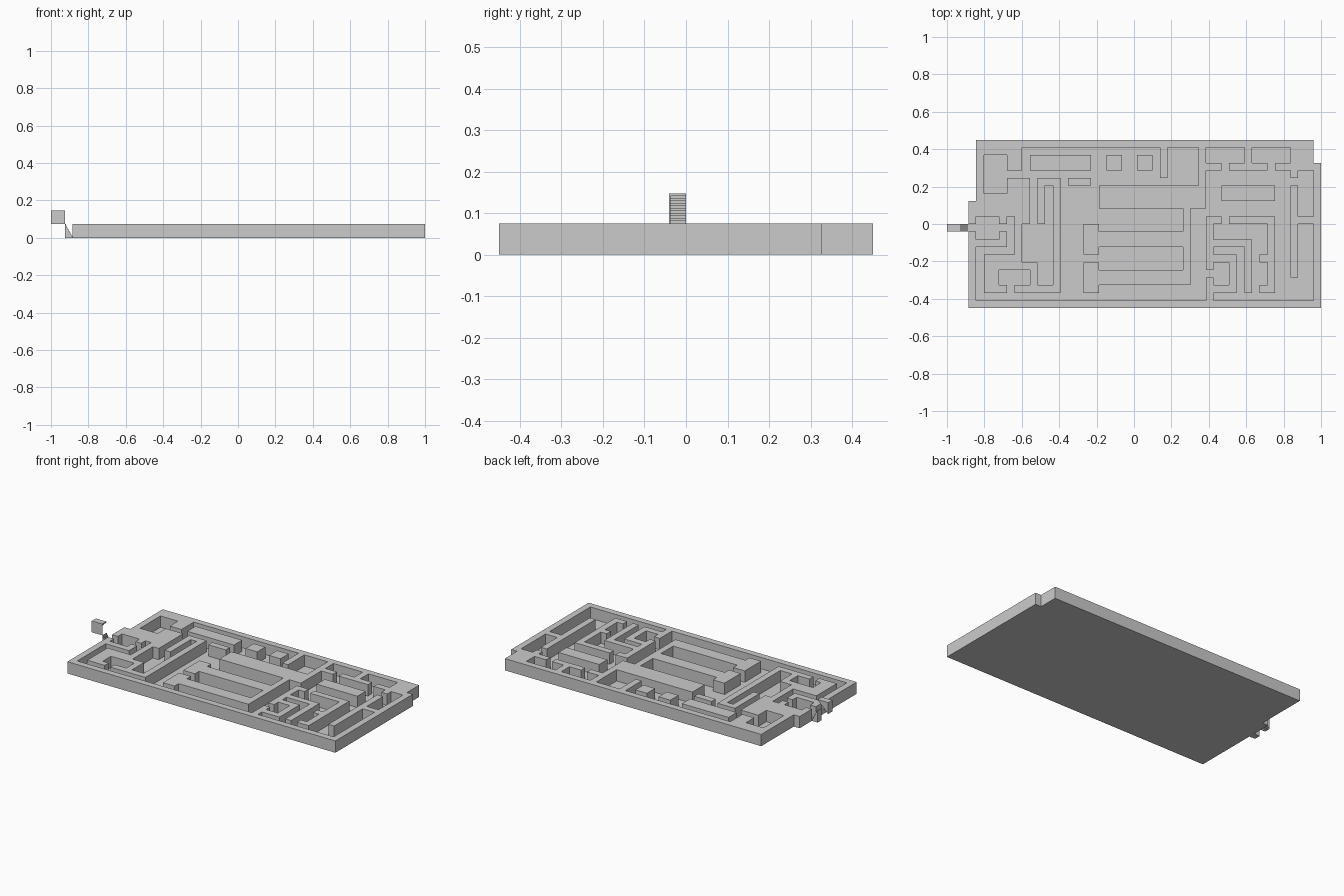
import bpy, bmesh

if "Cube" in bpy.data.objects:
    bpy.data.objects.remove(bpy.data.objects["Cube"])

X0, Y0, CX, CY = -0.885, 0.45, 1.885 / 46, 0.9 / 22
H, BASE = 0.075, 0.003


def px(c):
    return X0 + CX * c


def py(r):
    return Y0 - CY * r


def cells(*rects):
    return {(c, r) for a, b, d, e in rects for c in range(a, d) for r in range(b, e)}


def make(name, bm):
    me = bpy.data.meshes.new(name)
    bm.to_mesh(me)
    bm.free()
    ob = bpy.data.objects.new(name, me)
    bpy.context.collection.objects.link(ob)
    return ob


def slab(name, area, z0, z1):
    """Extrude a set of grid cells into one clean solid."""
    bm = bmesh.new()
    verts = {}

    def v(c, r):
        if (c, r) not in verts:
            verts[c, r] = bm.verts.new((px(c), py(r), z0))
        return verts[c, r]

    for c, r in sorted(area):
        bm.faces.new([v(c, r), v(c + 1, r), v(c + 1, r + 1), v(c, r + 1)])
    up = bmesh.ops.extrude_face_region(bm, geom=bm.faces[:], use_keep_orig=True)
    for g in up["geom"]:
        if isinstance(g, bmesh.types.BMVert):
            g.co.z = z1
    bmesh.ops.recalc_face_normals(bm, faces=bm.faces[:])
    bmesh.ops.dissolve_limit(bm, angle_limit=0.02, verts=bm.verts[:], edges=bm.edges[:])
    bmesh.ops.triangulate(bm, faces=[f for f in bm.faces if len(f.verts) > 4])
    return make(name, bm)


def extrude_profile(name, pts, y0, y1):
    bm = bmesh.new()
    f = bm.faces.new([bm.verts.new((x, y0, z)) for x, z in pts])
    g = bmesh.ops.extrude_face_region(bm, geom=[f], use_keep_orig=True)["geom"]
    for e in g:
        if isinstance(e, bmesh.types.BMVert):
            e.co.y = y1
    bmesh.ops.recalc_face_normals(bm, faces=bm.faces[:])
    return make(name, bm)


# Overall outline, with the stepped left edge and the notched corner
outline = cells((0, 8, 1, 22), (1, 0, 45, 22), (45, 3, 46, 22))

# West rooms and the entry corridor
west = cells((2, 2, 5, 7), (5, 4, 7, 5), (8, 5, 9, 11), (7, 11, 11, 16), (9, 16, 11, 19),
             (10, 6, 11, 11), (1, 10, 4, 13), (0, 11, 1, 12), (4, 11, 5, 12), (5, 10, 6, 15),
             (1, 14, 5, 15), (1, 15, 2, 21), (2, 20, 45, 21), (5, 19, 6, 20), (4, 17, 8, 19))

# North hall with its islands and fin
hall = cells((7, 1, 30, 6)) - cells((7, 5, 8, 6), (9, 5, 12, 6), (13, 5, 16, 6), (25, 1, 26, 5),
                                    (8, 2, 16, 4), (18, 2, 20, 4), (22, 2, 24, 4))

# Central passages and two long chambers
centre = cells((12, 6, 17, 20), (17, 19, 29, 20), (17, 9, 28, 12), (17, 14, 28, 17),
               (29, 9, 31, 20)) - cells((15, 11, 17, 15), (15, 16, 17, 20))

# East rooms, then the nested partitions standing in them
east = cells((31, 1, 36, 3), (33, 3, 34, 4), (37, 1, 42, 3), (39, 3, 40, 4), (31, 4, 42, 21),
             (42, 5, 43, 6), (43, 4, 45, 10), (43, 11, 45, 21), (42, 18, 43, 21))
partitions = cells((33, 6, 40, 8), (31, 10, 33, 11), (34, 10, 40, 11), (31, 11, 32, 17),
                   (31, 18, 32, 21), (32, 15, 35, 16), (34, 16, 35, 19), (32, 19, 35, 20),
                   (32, 13, 37, 14), (36, 14, 37, 20), (39, 11, 40, 20), (38, 15, 39, 16),
                   (38, 19, 39, 20))

floor_area = (west | hall | centre | east) - partitions
slab("maze_walls", outline - floor_area, 0, H)
slab("floor_plate", outline & floor_area, 0, BASE)

# Entry steps climbing outwards from the corridor
n = 8
xa, xb = px(0), px(-1)
steps = [(xa, 0)]
for i in range(n):
    z = H * (i + 1) / n
    steps += [(xa + (xb - xa) * i / n, z), (xa + (xb - xa) * (i + 1) / n, z)]
steps.append((xb, 0))
extrude_profile("entry_steps", steps, py(12), py(11))

# Upper flight: flat top with a stepped underside, and a thin cheek panel
n, top, x_end = 12, 0.147, -1.0
under = [(x_end, top), (x_end, H)]
for i in range(n):
    x = x_end + (xb - x_end) * (i + 1) / n
    under += [(x, H + (top - H) * i / n), (x, H + (top - H) * (i + 1) / n)]
extrude_profile("upper_flight", under, py(12) + 0.004, py(11))
extrude_profile("cheek_panel", [(x_end, H), (xb, H), (xb, top), (x_end, top)], py(12), py(12) + 0.004)
